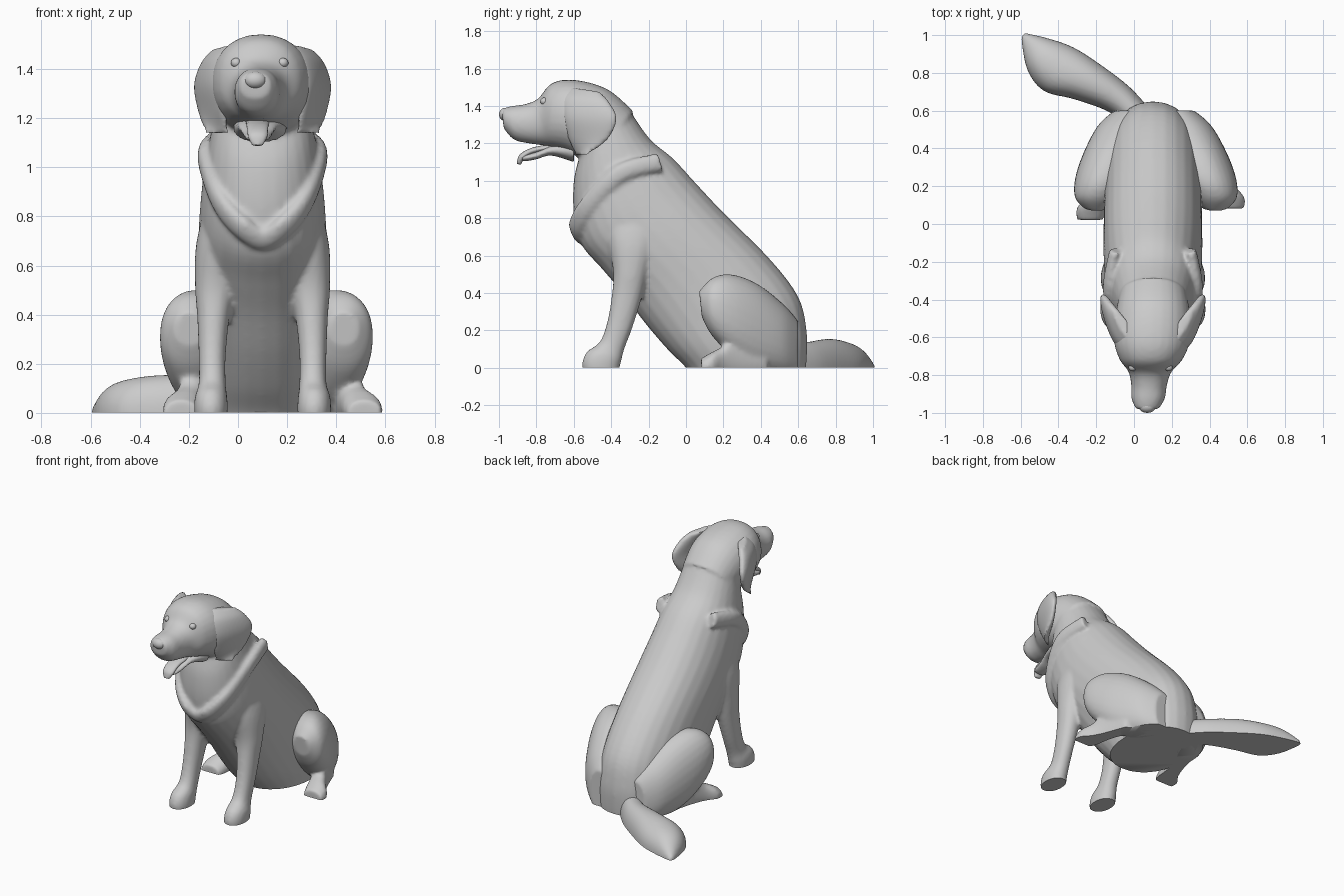
import bpy, bmesh, math
from mathutils import Vector

if "Cube" in bpy.data.objects:
    bpy.data.objects.remove(bpy.data.objects["Cube"])

CX = 0.10  # the sitting body is slightly off the world centre


def ring(p, q, hw, cx=CX, skew=0.0):
    """Section whose silhouette ends p, q are (y, z) side-view points."""
    c = Vector((cx, (p[0] + q[0]) / 2, (p[1] + q[1]) / 2))
    a = Vector((skew, (q[0] - p[0]) / 2, (q[1] - p[1]) / 2))
    return c, a, Vector((hw, 0, 0))


def rings(table, s=0, k=1.0, dy=0.0, skew=0.0):
    """Sections of a side part; the last column is the offset from the body axis."""
    return [ring((y0 + dy, z0), (y1 + dy, z1), hw, CX + s * k * dx, s * skew)
            for y0, z0, y1, z1, hw, dx in table]


def spline(secs, steps=5):
    out = []
    for i in range(len(secs) - 1):
        n = [secs[max(0, min(len(secs) - 1, i + j))] for j in (-1, 0, 1, 2)]
        for t in (j / steps for j in range(steps)):
            out.append([0.5 * (2 * B + (C - A) * t + (2 * A - 5 * B + 4 * C - D) * t * t
                               + (3 * B - A - 3 * C + D) * t ** 3) for A, B, C, D in zip(*n)])
    return out + [secs[-1]]


def loft(bm, secs, n=28, power=0.92):
    loops = []
    for c, a, b in spline(secs):
        loop = []
        for i in range(n):
            co, si = math.cos(math.tau * i / n), math.sin(math.tau * i / n)
            loop.append(bm.verts.new(c + a * math.copysign(abs(co) ** power, co)
                                     + b * math.copysign(abs(si) ** power, si)))
        loops.append(loop)
    faces = [bm.faces.new(loops[0]), bm.faces.new(loops[-1])]
    for u, v in zip(loops, loops[1:]):
        faces += [bm.faces.new((u[i], u[(i + 1) % n], v[(i + 1) % n], v[i])) for i in range(n)]
    bmesh.ops.recalc_face_normals(bm, faces=faces)


def skin(name, lofts, voxel=0.012, smooth=5):
    """Fuse lofted volumes into one smooth skin, cut flat on the ground."""
    bm = bmesh.new()
    for secs in lofts:
        loft(bm, secs)
    me = bpy.data.meshes.new(name)
    bm.to_mesh(me)
    bm.free()
    ob = bpy.data.objects.new(name, me)
    bpy.context.collection.objects.link(ob)
    m = ob.modifiers.new("fuse", "REMESH")
    m.mode, m.voxel_size = "VOXEL", voxel
    m = ob.modifiers.new("soften", "SMOOTH")
    m.factor, m.iterations = 0.5, smooth
    dg = bpy.context.evaluated_depsgraph_get()
    bm = bmesh.new()
    bm.from_mesh(bpy.data.meshes.new_from_object(ob.evaluated_get(dg)))
    ob.modifiers.clear()
    bmesh.ops.bisect_plane(bm, geom=bm.verts[:] + bm.edges[:] + bm.faces[:],
                           plane_co=(0, 0, 0.001), plane_no=(0, 0, 1), clear_inner=True)
    bmesh.ops.holes_fill(bm, edges=[e for e in bm.edges if e.is_boundary], sides=0)
    for f in bm.faces:
        f.smooth = True
    for e in bm.edges:
        if len(e.link_faces) == 2 and e.calc_face_angle(0) > 0.9:
            e.smooth = False
    bm.to_mesh(me)
    bm.free()
    return ob


def ball(name, loc, size):
    bpy.ops.mesh.primitive_uv_sphere_add(segments=24, ring_count=16, location=loc)
    ob = bpy.context.object
    ob.name, ob.scale = name, size
    bpy.ops.object.shade_smooth()


# torso and neck: chest point, back point, half width
torso = rings([
    (0.05, -0.08, 0.63, -0.08, .24, 0), (0.00, 0.00, 0.645, 0.04, .25, 0),
    (-0.10, 0.10, 0.645, 0.20, .26, 0), (-0.22, 0.24, 0.60, 0.38, .26, 0),
    (-0.34, 0.40, 0.45, 0.58, .26, 0), (-0.45, 0.53, 0.20, 0.83, .262, 0),
    (-0.56, 0.66, 0.05, 0.99, .255, 0), (-0.60, 0.82, -0.07, 1.12, .24, 0),
    (-0.60, 1.00, -0.19, 1.22, .215, 0), (-0.57, 1.13, -0.29, 1.36, .19, 0)])

# head and muzzle: jaw point, crown point, half width
head = [ring(*r) for r in (
    ((-.50, 1.12), (-.28, 1.37), .18), ((-.58, 1.13), (-.42, 1.49), .20),
    ((-.65, 1.16), (-.60, 1.54), .20, .095), ((-.72, 1.18), (-.72, 1.52), .165, .09),
    ((-.77, 1.19), (-.79, 1.44), .115, .085), ((-.84, 1.20), (-.86, 1.41), .095, .08),
    ((-.92, 1.22), (-.93, 1.40), .088, .075), ((-.975, 1.28), (-.985, 1.385), .06, .07))]

jaw = [ring(*r) for r in (
    ((-.60, 1.10), (-.60, 1.22), .11, .09), ((-.72, 1.135), (-.72, 1.19), .08, .08),
    ((-.80, 1.115), (-.80, 1.155), .06, .08), ((-.86, 1.105), (-.86, 1.14), .05, .08),
    ((-.885, 1.11), (-.885, 1.13), .025, .08))]

# V-shaped fur ruff around the neck base
pts = [(.20, -.14, 1.10), (.235, -.35, 1.04), (.18, -.52, .87), (.09, -.585, .76), (0, -.575, .71)]
path = [Vector((CX - x, y, z)) for x, y, z in pts] + [Vector((CX + x, y, z)) for x, y, z in pts[-2::-1]]
ruff = []
for i, p in enumerate(path):
    d = (path[min(i + 1, 8)] - path[max(i - 1, 0)]).normalized()
    a = d.cross(Vector((0, -0.5, 1))).normalized() * 0.03
    ruff.append((p, a, d.cross(a).normalized() * 0.05))

# front leg: front point, rear point, half width, offset
front_leg = [
    (-.45, .85, -.10, .95, .08, .14), (-.42, .68, -.14, .70, .10, .17),
    (-.39, .52, -.20, .52, .085, .19), (-.395, .40, -.235, .38, .066, .20),
    (-.42, .25, -.285, .22, .055, .205), (-.46, .14, -.33, .10, .055, .205),
    (-.53, .085, -.345, .04, .066, .21), (-.555, .02, -.355, 0, .068, .21),
    (-.54, -.05, -.36, -.05, .06, .21)]

# hind leg: lower point, upper point, half width, offset
thigh = [
    (.60, -.04, .60, .25, .08, .14), (.52, -.04, .52, .34, .13, .18),
    (.38, -.02, .38, .45, .15, .24), (.25, .06, .24, .50, .15, .29),
    (.14, .17, .14, .48, .12, .325), (.085, .27, .07, .41, .06, .33)]
hind_foot = [
    (.44, -.05, .42, .16, .06, .28), (.30, -.05, .26, .20, .055, .34),
    (.20, -.05, .20, .12, .062, .375), (.14, -.05, .14, .085, .08, .405),
    (.085, -.05, .08, .05, .07, .415)]

# ear flap: front point, rear point, half thickness, offset
ear = [
    (-.62, 1.50, -.46, 1.475, .03, .15), (-.66, 1.44, -.41, 1.42, .04, .19),
    (-.655, 1.34, -.37, 1.33, .036, .22), (-.63, 1.23, -.42, 1.22, .03, .205),
    (-.59, 1.14, -.53, 1.14, .015, .185)]

skin("body", [torso, head, ruff] + [rings(front_leg, s) for s in (-1, 1)])
for side, s, k, kf, dy in (("left", -1, .90, .80, -.06), ("right", 1, 1, 1, 0)):
    skin("hind_leg_" + side, [rings(thigh, s, k), rings(hind_foot, s, kf, dy)])
    skin("ear_" + side, [rings(ear, s, 1, 0, .045)], 0.01, 3)
    ball("eye_" + side, (.088 + s * .095, -.757, 1.425), (.022, .022, .02))

# bushy tail lying on the ground
tail = []
for x, y, hw, h in ((.05, .53, .08, .14), (-.07, .655, .085, .14), (-.25, .755, .115, .155),
                    (-.40, .82, .14, .145), (-.51, .90, .10, .11), (-.59, 1.0, .015, .02)):
    tail.append((Vector((x, y, 0)), Vector((0, 0, h)), Vector((.55, .83, 0)) * hw))
skin("tail", [tail])

# mouth and nose
skin("lower_jaw", [jaw], 0.008, 3)
tongue = [ring(*r) for r in (
    ((-.70, 1.165), (-.70, 1.20), .05, .08), ((-.82, 1.145), (-.82, 1.178), .045, .08),
    ((-.87, 1.11), (-.89, 1.14), .04, .08), ((-.88, 1.085), (-.905, 1.09), .022, .08))]
skin("tongue", [tongue], 0.007, 2)
ball("nose", (.07, -.966, 1.355), (.045, .034, .035))
